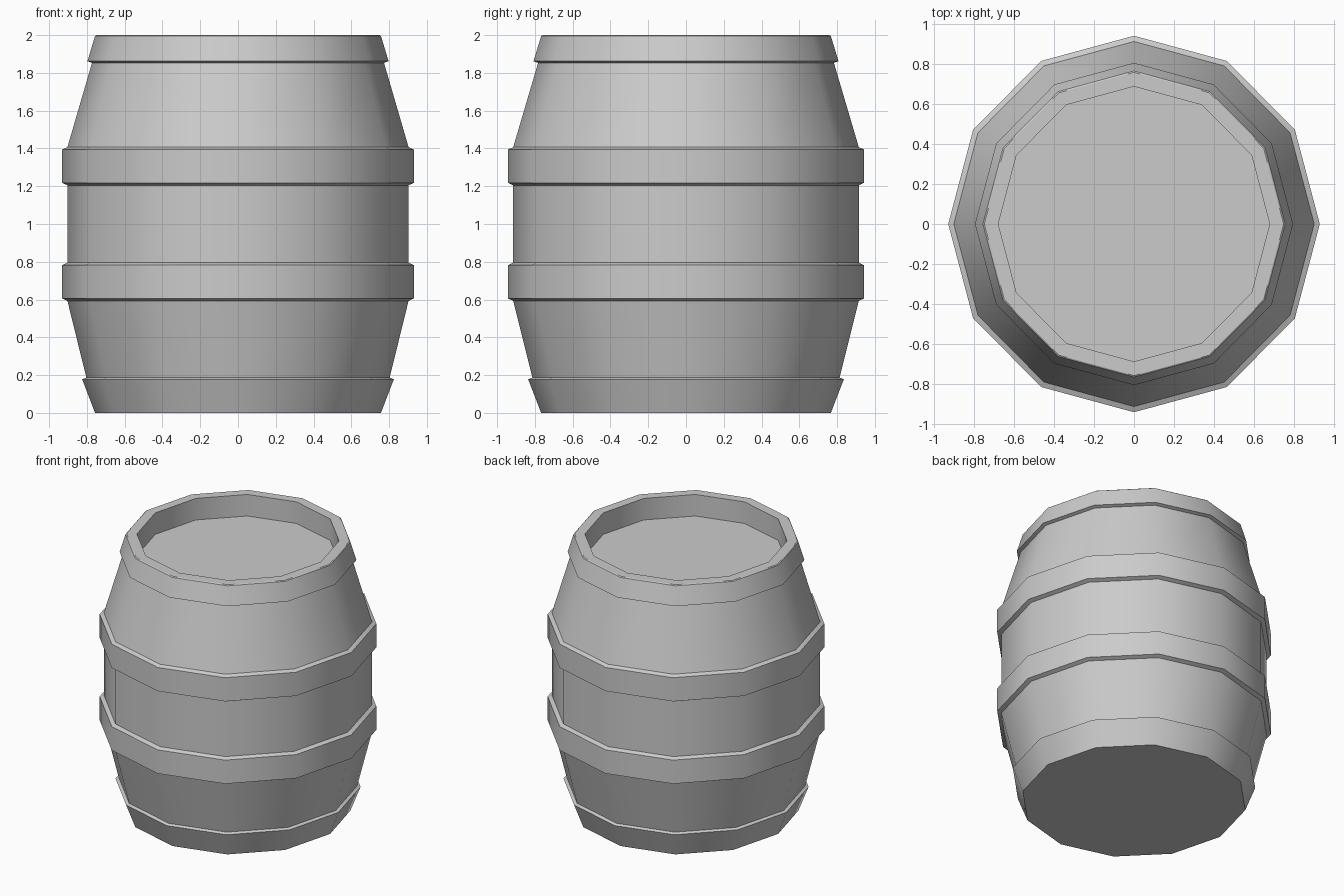
import bpy, bmesh, math

if "Cube" in bpy.data.objects:
    bpy.data.objects.remove(bpy.data.objects["Cube"])

SIDES = 12
SX, SY = 1.0, 1.013   # slightly deeper than wide


def lathe(name, profile):
    """Revolve (radius, z) points, closing both ends with flat caps."""
    bm = bmesh.new()
    rings = []
    for r, z in profile:
        rings.append([bm.verts.new((SX * r * math.cos(2 * math.pi * i / SIDES),
                                    SY * r * math.sin(2 * math.pi * i / SIDES), z))
                      for i in range(SIDES)])
    for a, b in zip(rings, rings[1:]):
        for i in range(SIDES):
            j = (i + 1) % SIDES
            bm.faces.new((a[i], a[j], b[j], b[i]))
    bm.faces.new(rings[0][::-1])
    bm.faces.new(rings[-1])
    bmesh.ops.recalc_face_normals(bm, faces=bm.faces)
    me = bpy.data.meshes.new(name)
    bm.to_mesh(me)
    bm.free()
    ob = bpy.data.objects.new(name, me)
    bpy.context.collection.objects.link(ob)
    bpy.context.view_layer.objects.active = ob
    ob.select_set(True)
    bpy.ops.object.shade_smooth_by_angle(angle=math.radians(35))
    ob.select_set(False)
    return ob


def hoop(z0, z1, r_in, r_out):
    """Raised band around the staves."""
    return [(r_in, z0), (r_out, z0 + 0.013), (r_out, z1 - 0.013), (r_in, z1)]


bottom_hoop = [(0.757, 0.0), (0.825, 0.178), (0.803, 0.187)]
top_hoop = [(0.773, 1.853), (0.797, 1.862), (0.757, 1.995), (0.75, 2.0)]
recessed_lid = [(0.68, 2.0), (0.68, 1.84)]

lathe("barrel", bottom_hoop
      + hoop(0.593, 0.795, 0.903, 0.931)
      + hoop(1.205, 1.407, 0.903, 0.931)
      + top_hoop + recessed_lid)
